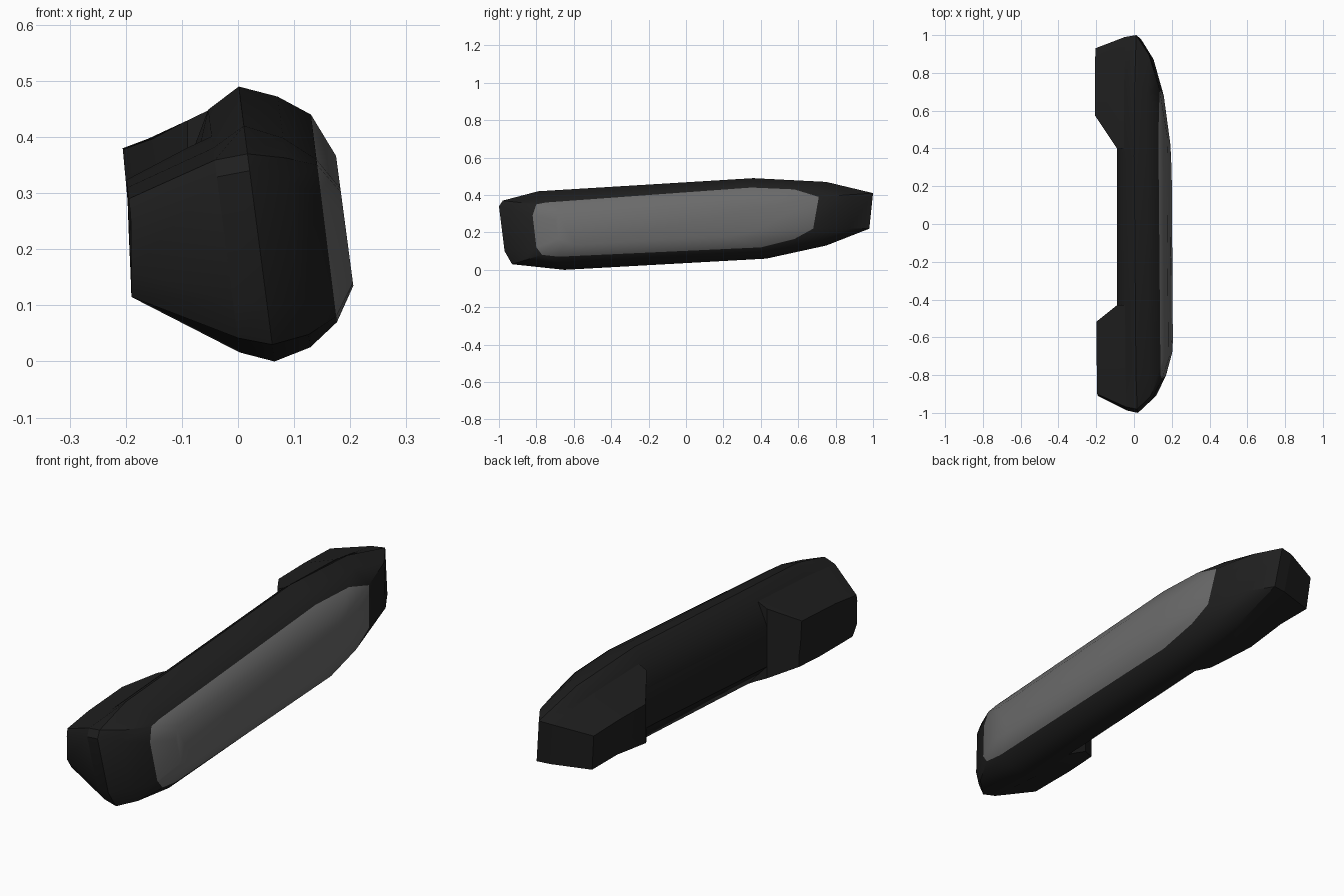
import bpy, bmesh, math

if "Cube" in bpy.data.objects:
    bpy.data.objects.remove(bpy.data.objects["Cube"])


def material(name, value):
    m = bpy.data.materials.new(name)
    m.diffuse_color = (value, value, value, 1)
    m.use_nodes = True
    m.node_tree.nodes["Principled BSDF"].inputs["Base Color"].default_value = m.diffuse_color
    return m


def loft(name, rings, mats=()):
    """Skin a stack of closed rings and cap both ends."""
    bm = bmesh.new()
    loops = [[bm.verts.new(p) for p in ring] for ring in rings]
    n = len(rings[0])
    strips = []
    for a, b in zip(loops, loops[1:]):
        strips.append([bm.faces.new((a[i], a[(i + 1) % n], b[(i + 1) % n], b[i]))
                       for i in range(n)])
    bm.faces.new(loops[0])
    cap = bm.faces.new(loops[-1])
    if len(mats) > 1:
        for f in strips[-1] + [cap]:      # the panel is the outermost strip and cap
            f.material_index = 1
    bmesh.ops.recalc_face_normals(bm, faces=bm.faces)
    me = bpy.data.meshes.new(name)
    bm.to_mesh(me)
    bm.free()
    for m in mats:
        me.materials.append(m)
    ob = bpy.data.objects.new(name, me)
    bpy.context.collection.objects.link(ob)
    return ob


def mix(a, b, ts):
    return [(p[0] + (q[0] - p[0]) * t, p[1] + (q[1] - p[1]) * t)
            for p, q, t in zip(a, b, ts)]


def place(profile, x0, slope):
    """Put a (y, z) profile on a plane leaning with height."""
    return [(x0 - slope * z, y, z) for y, z in profile]


# Side profiles (y, z): widest outline, grey panel edge, mounting face
outline = [(-1, .34), (-.98, .37), (-.79, .42), (.36, .49), (.75, .47), (1, .41),
           (.98, .22), (.75, .13), (.43, .06), (-.65, 0), (-.93, .03), (-.97, .10)]
panel = [(-.82, .29), (-.80, .35), (-.75, .36), (.35, .44), (.58, .43), (.71, .39),
         (.68, .22), (.58, .165), (.40, .12), (-.68, .07), (-.77, .08), (-.80, .12)]
mount = [(-.91, .26), (-.90, .29), (-.75, .31), (.36, .375), (.75, .38), (.93, .375),
         (.92, .22), (.75, .22), (.43, .18), (-.65, .115), (-.88, .115), (-.91, .16)]

# Grip floor: the mounting face, a little lower along the top
grip = [(y * .97, z - (.025 if i in (2, 3, 4) else 0)) for i, (y, z) in enumerate(mount)]

# Shoulder behind the outline: falls in faster along the top
shoulder = mix(outline, mount, [.36 if i in (2, 3, 4) else .14 for i in range(12)])
shoulder_ring = place(shoulder, .005, .13)

# Crown: the panel shrunk around its own tilted centre line
crown = []
for y, z in panel:
    y2 = .75 * y - .083
    crown.append((y2, .26 + .06 * y2 + .6 * (z - .26 - .06 * y)))

black, grey = material("black plastic", .0135), material("grey panel", .145)

# Handle body with grey panel
handle = loft("handle", [
    place(grip, -.09, 0),
    shoulder_ring,
    place(outline, .065, .13),
    place(mix(outline, panel, [.36] * 12), .132, .13),
    place(panel, .185, .125),
    place(crown, .2235, .133),
], [black, grey])

# Mounting feet: one block behind the shoulder, cut away in the middle
feet = loft("mounting_feet", [
    [(-.19 - .12 * max(0, z - .25), y, z) for y, z in mount],
    shoulder_ring,
], [black])
gap = [(.2, -.43), (.2, .40), (-.09, .40), (-.19, .55), (-.30, .715),
       (-.30, -.598), (-.19, -.51), (-.09, -.43)]
cutter = loft("gap_cutter", [[(x, y, z) for x, y in gap] for z in (-.5, 1)])
cutter.hide_render = True
mod = feet.modifiers.new("gap", 'BOOLEAN')
mod.operation = 'DIFFERENCE'
mod.solver = 'EXACT'
mod.object = cutter
bpy.context.view_layer.objects.active = feet
feet.select_set(True)
bpy.ops.object.modifier_apply(modifier=mod.name)
bpy.data.objects.remove(cutter)

handle.select_set(True)
bpy.ops.object.shade_smooth_by_angle(angle=math.radians(35))
